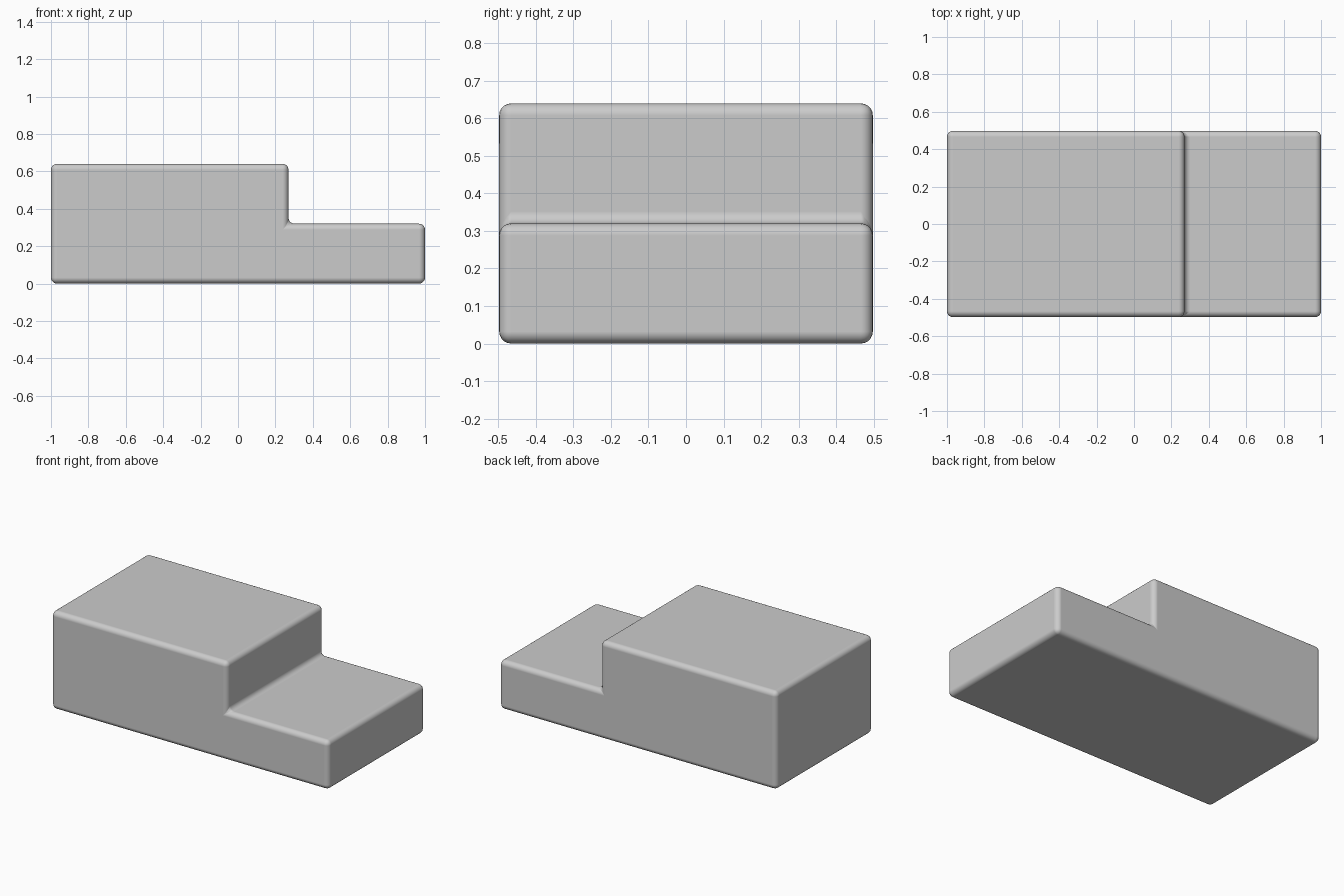
import bpy, bmesh

if "Cube" in bpy.data.objects:
    bpy.data.objects.remove(bpy.data.objects["Cube"])

# Stepped side profile (x, z), extruded across the depth
profile = [(-1, 0), (1, 0), (1, 0.32), (0.27, 0.32), (0.27, 0.64), (-1, 0.64)]
half_depth = 0.498

bm = bmesh.new()
face = bm.faces.new([bm.verts.new((x, -half_depth, z)) for x, z in profile])
ext = bmesh.ops.extrude_face_region(bm, geom=[face])
new_verts = [g for g in ext["geom"] if isinstance(g, bmesh.types.BMVert)]
bmesh.ops.translate(bm, verts=new_verts, vec=(0, 2 * half_depth, 0))
bmesh.ops.recalc_face_normals(bm, faces=bm.faces)

mesh = bpy.data.meshes.new("stepped_block")
bm.to_mesh(mesh)
bm.free()
block = bpy.data.objects.new("stepped_block", mesh)
bpy.context.collection.objects.link(block)

# Smooth shading with rounded edges, including the inner corner of the step
mesh.shade_smooth()
bevel = block.modifiers.new("rounded_edges", 'BEVEL')
bevel.width = 0.032
bevel.segments = 5
bevel.limit_method = 'ANGLE'
bevel.harden_normals = True
